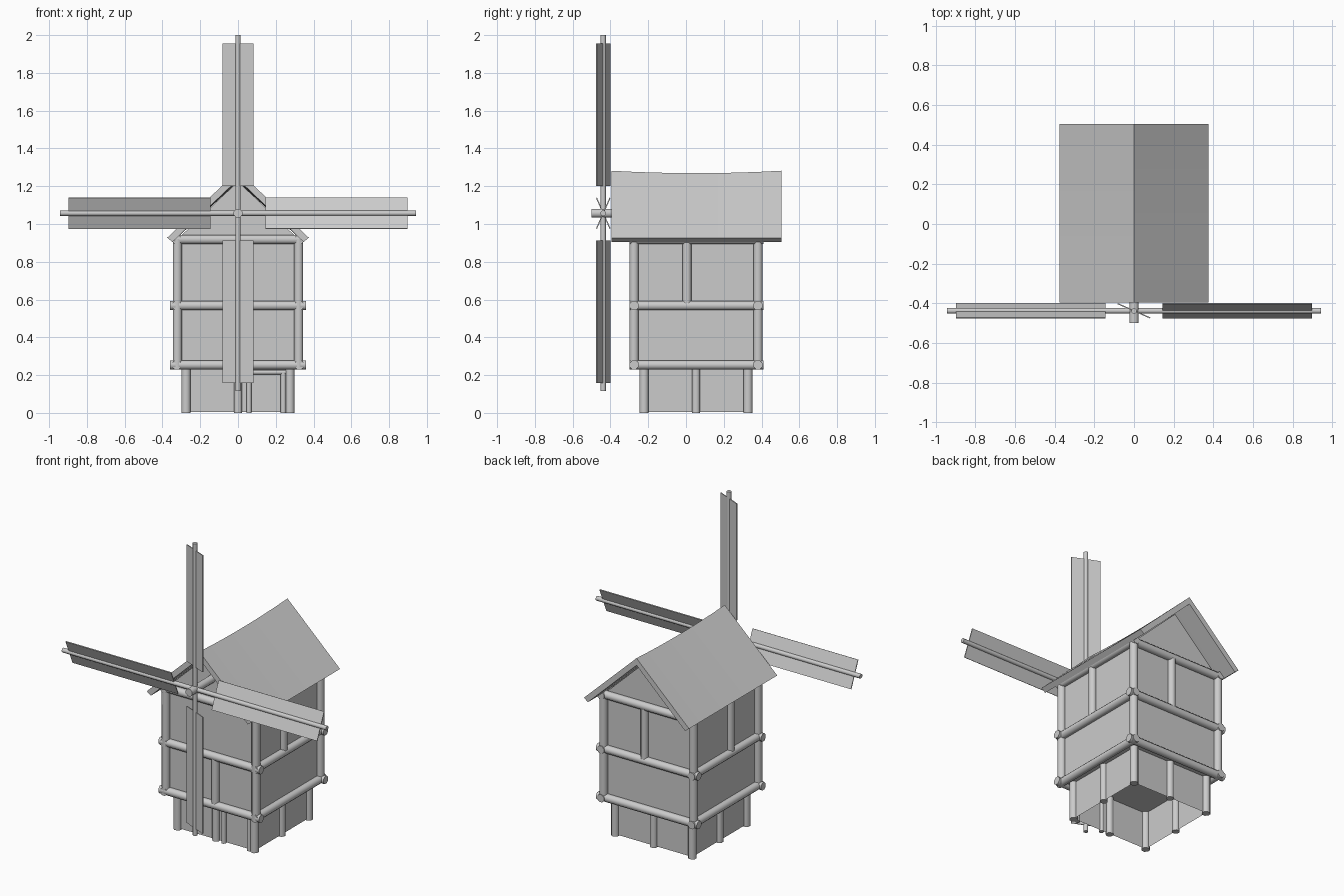
import bpy, math
from mathutils import Vector

if "Cube" in bpy.data.objects:
    bpy.data.objects.remove(bpy.data.objects["Cube"])


def mesh_object(name, verts, faces):
    me = bpy.data.meshes.new(name)
    me.from_pydata(verts, [], faces)
    me.update()
    ob = bpy.data.objects.new(name, me)
    bpy.context.collection.objects.link(ob)
    return ob


def beam(name, a, b, r=0.026, sides=8):
    """Round timber between two points, flat side facing outward."""
    a, b = Vector(a), Vector(b)
    d = (b - a).normalized()
    u = d.cross(Vector((0, 1, 0)) if abs(d.z) > 0.9 else Vector((0, 0, 1))).normalized()
    v = d.cross(u)
    ring = [u * math.cos(t) * r + v * math.sin(t) * r
            for t in (2 * math.pi * (i + 0.5) / sides for i in range(sides))]
    verts = [a + p for p in ring] + [b + p for p in ring]
    faces = [(i, (i + 1) % sides, (i + 1) % sides + sides, i + sides) for i in range(sides)]
    faces += [tuple(range(sides))[::-1], tuple(range(sides, 2 * sides))]
    ob = mesh_object(name, verts, faces)
    bpy.context.view_layer.objects.active = ob
    bpy.ops.object.select_all(action='DESELECT')
    ob.select_set(True)
    bpy.ops.object.shade_smooth_by_angle(angle=math.radians(50))
    return ob


def extrude_y(name, profile, ys, shift=None):
    """Loft an (x, z) profile along y; shift lowers chosen points per section."""
    n = len(profile)
    verts = [(x, y, z + (shift(i, y) if shift else 0))
             for y in ys for i, (x, z) in enumerate(profile)]
    faces = [(s * n + i, s * n + (i + 1) % n, (s + 1) * n + (i + 1) % n, (s + 1) * n + i)
             for s in range(len(ys) - 1) for i in range(n)]
    return mesh_object(name, verts, faces + [tuple(range(n))[::-1],
                       tuple(range((len(ys) - 1) * n, len(ys) * n))])


CY = 0.053  # centre of the house in y

# Base walls, open underneath
bx, y0, y1 = 0.275, CY - 0.275, CY + 0.275
corners = [(-bx, y0), (bx, y0), (bx, y1), (-bx, y1)]
mesh_object("base_walls", [(x, y, z) for z in (0.005, 0.25) for x, y in corners],
            [(i, (i + 1) % 4, (i + 1) % 4 + 4, i + 4) for i in range(4)])

# Upper house with gables
extrude_y("house_walls", [(-0.315, 0.245), (0.315, 0.245), (0.315, 0.925),
                          (0, 1.225), (-0.315, 0.925)], [CY - 0.32, CY + 0.32])

# Corner posts
for sx in (-1, 1):
    for sy in (-1, 1):
        beam("base_corner_post", (sx * 0.275, CY + sy * 0.275, 0), (sx * 0.275, CY + sy * 0.275, 0.25))
        beam("upper_corner_post", (sx * 0.321, CY + sy * 0.328, 0.24), (sx * 0.321, CY + sy * 0.328, 0.92))

# Horizontal beams around the house
for z, e in ((0.254, 0.36), (0.568, 0.36), (0.918, 0.342)):
    for s in (-1, 1):
        beam("cross_beam", (-e, CY + s * 0.328, z), (e, CY + s * 0.328, z))
        beam("side_beam", (s * 0.324, CY - 0.352, z), (s * 0.324, CY + 0.356, z))

# Middle posts
for s in (-1, 1):
    beam("base_middle_post", (0, CY + s * 0.275, 0), (0, CY + s * 0.275, 0.25), 0.024)
    beam("base_side_post", (s * 0.275, CY, 0), (s * 0.275, CY, 0.25), 0.024)
    beam("upper_side_post", (s * 0.32, 0.005, 0.57), (s * 0.32, 0.005, 0.92), 0.025)
beam("front_middle_post", (0.03, CY - 0.325, 0.25), (0.03, CY - 0.325, 0.57), 0.025)
beam("back_upper_post", (0.03, CY + 0.325, 0.57), (0.03, CY + 0.325, 0.92), 0.025)

# Door frame
for x in (0.058, 0.24):
    beam("door_jamb", (x, y0 - 0.005, 0), (x, y0 - 0.005, 0.215), 0.015)
beam("door_lintel", (0.045, y0 - 0.005, 0.215), (0.255, y0 - 0.005, 0.215), 0.013)

# Roof shell with a gently sagging ridge
roof = [(-0.375, 0.927), (-0.347, 0.905), (0, 1.236), (0.347, 0.905), (0.375, 0.927), (0, 1.282)]
extrude_y("roof", roof, [-0.395 + 0.9 * i / 8 for i in range(9)],
          lambda i, y: -0.013 * (1 - ((y - 0.055) / 0.45) ** 2) if i in (2, 5) else 0)

# Sail hub and arms
HY, HZ = -0.438, 1.057
beam("hub_shaft", (0, -0.5, HZ), (0, -0.2, HZ), 0.025)
beam("vertical_arm", (0, HY, 0.115), (0, HY, 2.0), 0.0145)
beam("horizontal_arm", (-0.943, HY, HZ), (0.943, HY, HZ), 0.0145)

# Sails: tilted thin boards (direction, sign of tilt)
for name, dx, dz, tilt in (("top", 0, 1, 1), ("bottom", 0, -1, -1), ("left", -1, 0, 1), ("right", 1, 0, 1)):
    d = Vector((dx, 0, dz))
    side = Vector((-dz, 0, dx))
    w = side * 0.082 + Vector((0, 0.036 * tilt, 0))
    t = w.cross(d).normalized() * 0.003
    c = Vector((0, HY, HZ))
    verts = [c + d * r + w * k + t * h for h in (-1, 1)
             for r, k in ((0.145, -1), (0.145, 1), (0.898, 1), (0.898, -1))]
    mesh_object(name + "_sail", verts, [(0, 1, 2, 3), (7, 6, 5, 4)] +
                [(i, i + 4, (i + 1) % 4 + 4, (i + 1) % 4) for i in range(4)])

# Make all normals face outward
import bmesh
for ob in bpy.data.objects:
    bm = bmesh.new()
    bm.from_mesh(ob.data)
    bmesh.ops.recalc_face_normals(bm, faces=bm.faces)
    bm.to_mesh(ob.data)
    bm.free()
